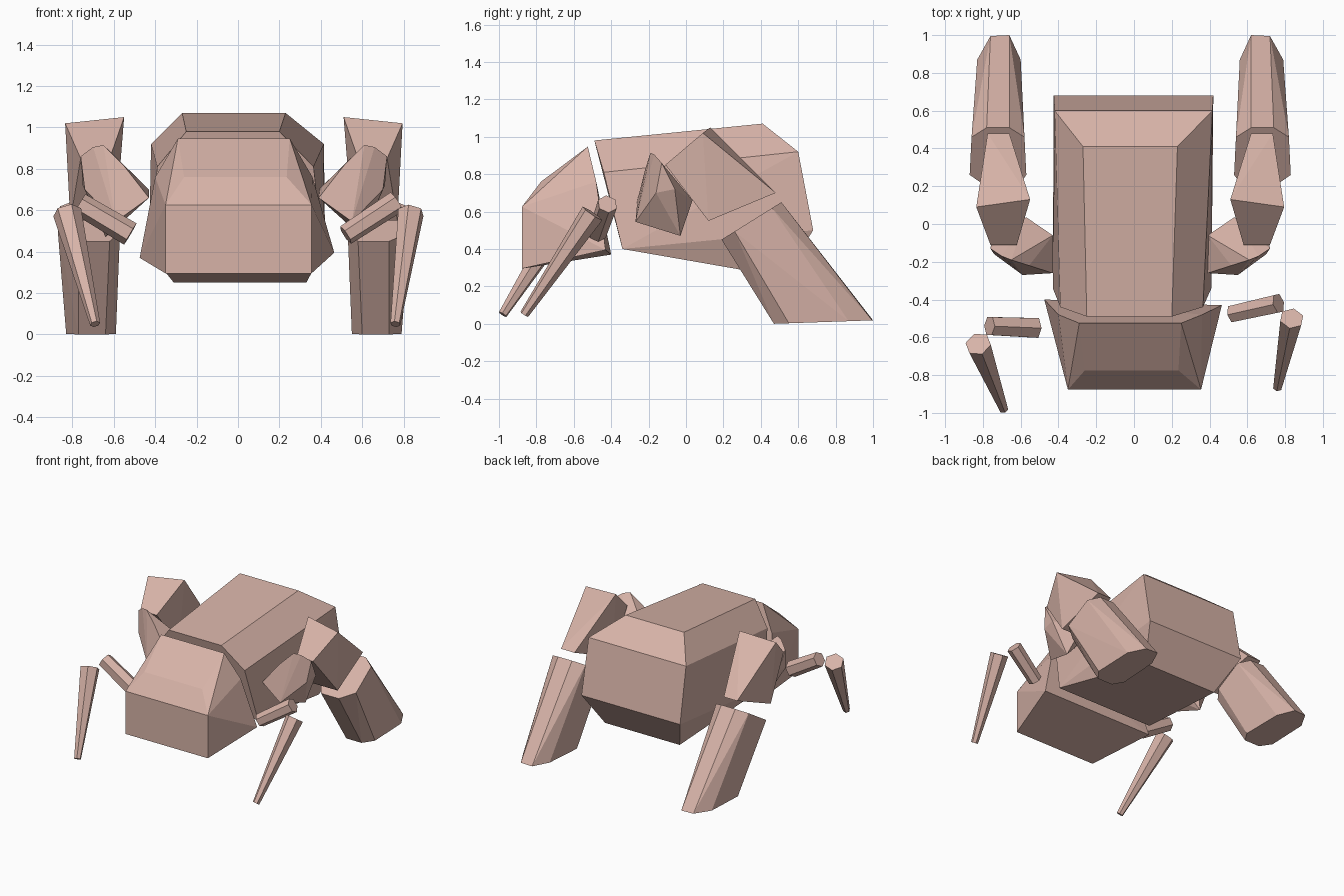
import bpy, bmesh, math
from mathutils import Vector

if "Cube" in bpy.data.objects:
    bpy.data.objects.remove(bpy.data.objects["Cube"])

CX = -0.02  # mirror plane of the limbs

skin = bpy.data.materials.new("pale_pink")
skin.diffuse_color = (0.68, 0.45, 0.39, 1)
skin.use_nodes = True
skin.node_tree.nodes["Principled BSDF"].inputs["Base Color"].default_value = skin.diffuse_color


def finish(bm, name):
    bmesh.ops.recalc_face_normals(bm, faces=bm.faces)
    me = bpy.data.meshes.new(name)
    bm.to_mesh(me)
    bm.free()
    me.materials.append(skin)
    ob = bpy.data.objects.new(name, me)
    bpy.context.collection.objects.link(ob)
    return ob


def hull(name, pts):
    """Faceted convex block around a few corner points."""
    bm = bmesh.new()
    for p in pts:
        bm.verts.new(p)
    res = bmesh.ops.convex_hull(bm, input=bm.verts)
    junk = [v for v in bm.verts if not v.link_faces]
    bmesh.ops.delete(bm, geom=junk, context='VERTS')
    bmesh.ops.dissolve_limit(bm, angle_limit=math.radians(4),
                             verts=bm.verts, edges=bm.edges)
    return finish(bm, name)


def stick(name, a, b, r1, r2, sides=6):
    """Tapered rod from a to b."""
    a, b = Vector(a), Vector(b)
    bm = bmesh.new()
    bmesh.ops.create_cone(bm, cap_ends=True, segments=sides, radius1=r1,
                          radius2=r2, depth=(b - a).length)
    rot = (b - a).to_track_quat('Z', 'Y').to_matrix().to_4x4()
    rot.translation = (a + b) / 2
    bmesh.ops.transform(bm, matrix=rot, verts=bm.verts)
    return finish(bm, name)


def pairs(rows):
    """Rows of (left x, right x, y, z) to corner points."""
    return [(x, y, z) for l, r, y, z in rows for x in (l, r)]


# Body: chamfered shell
hull("body", pairs([
    (-0.25, 0.20, -0.49, 0.98), (-0.27, 0.23, 0.41, 1.07),
    (-0.39, 0.365, -0.44, 0.81), (-0.42, 0.415, 0.60, 0.92),
    (-0.43, 0.41, -0.34, 0.40), (-0.425, 0.42, 0.68, 0.50),
    (-0.31, 0.33, 0.52, 0.25)]))

# Head: sloping block with a bevelled brow
hull("head", pairs([
    (-0.29, 0.25, -0.525, 0.947), (-0.26, 0.235, -0.775, 0.76),
    (-0.35, 0.355, -0.877, 0.626), (-0.35, 0.355, -0.877, 0.295),
    (-0.40, 0.36, -0.48, 0.76)])
    + [(-0.475, -0.40, 0.37), (0.465, -0.43, 0.395)])

# Large hind limbs: hip, thigh and shin, given for the right side
hip = [(.39, -.06, .70), (.39, -.26, .66), (.55, -.27, .545), (.60, -.03, .47),
       (.53, .035, .66), (.515, -.22, .82), (.61, -.19, .915),
       (.66, -.17, .905), (.72, -.13, .86), (.71, -.06, .72), (.70, -.16, .70)]
thigh = [(.51, .13, 1.05), (.795, .09, 1.02), (.58, -.11, .85), (.72, -.11, .85),
         (.62, .48, .70), (.735, .48, .70), (.55, .12, .55), (.77, .12, .55)]
cap = [(.58, .19), (.73, .19), (.83, .26), (.82, .46),
       (.74, .51), (.62, .51), (.54, .46), (.53, .26)]
foot = [(.60, .47), (.73, .47), (.79, .55), (.79, .87),
        (.72, .995), (.62, 1.0), (.56, .87), (.55, .55)]
shin = [(x, y, .45 + (y - .19) * .625) for x, y in cap] \
     + [(x, y, (y - .47) * .035) for x, y in foot]

for side in ("right", "left"):
    for part, pts in (("hip", hip), ("thigh", thigh), ("shin", shin)):
        if side == "left":
            pts = [(2 * CX - x, y, z) for x, y, z in pts]
        hull(f"{side}_{part}", pts)

# Thin front limbs, posed slightly differently on each side
stick("right_front_upper", (.52, -.475, .48), (.765, -.42, .64), .05, .055)
stick("right_front_lower", (.835, -.50, .59), (.76, -.865, .05), .065, .025)
stick("left_front_upper", (-.52, -.55, .485), (-.765, -.54, .63), .06, .055)
stick("left_front_lower", (-.825, -.635, .59), (-.69, -.98, .05), .07, .025)
